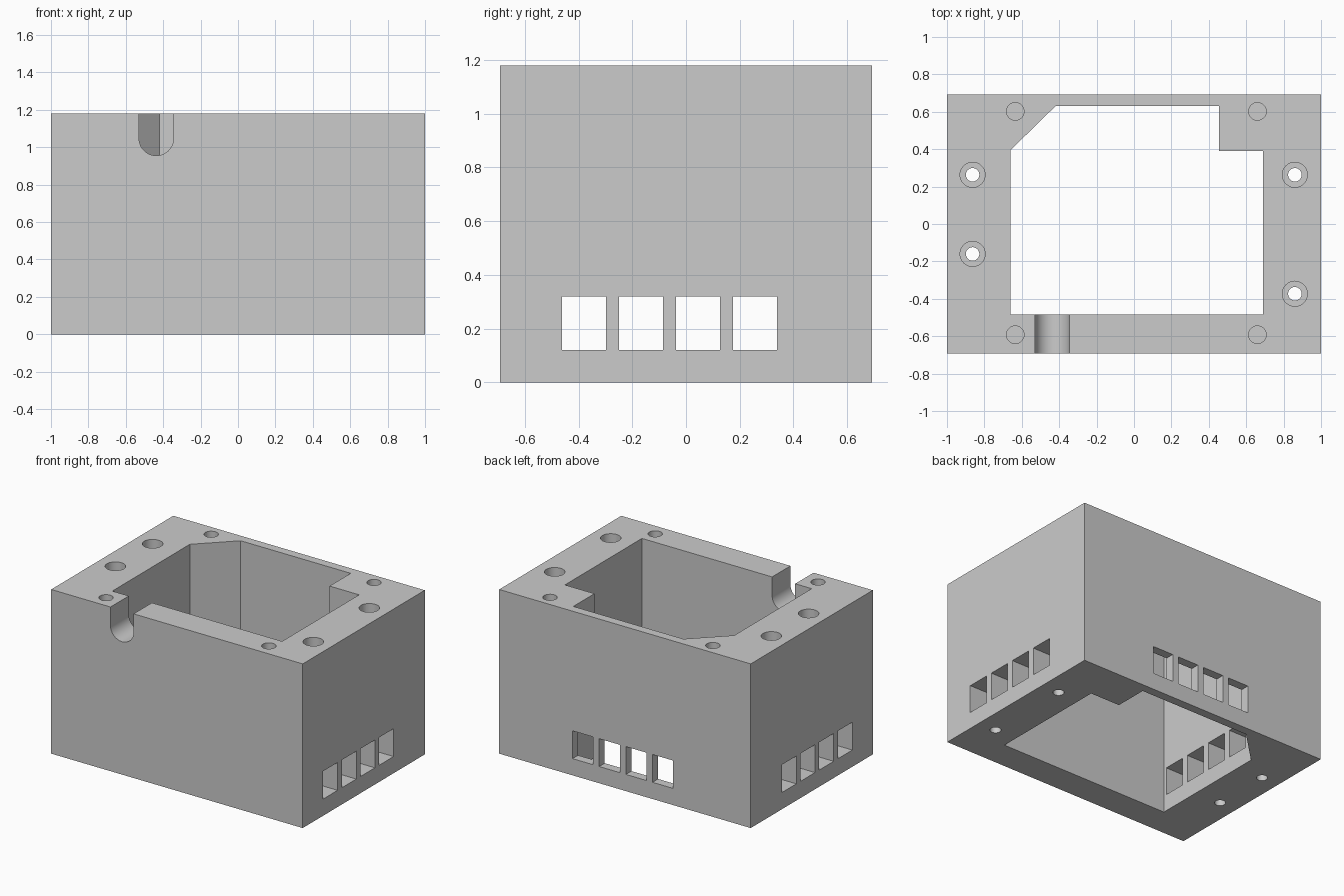
import bpy, bmesh, math
from mathutils import Matrix

if "Cube" in bpy.data.objects:
    bpy.data.objects.remove(bpy.data.objects["Cube"], do_unlink=True)

W, D, H = 2.0, 1.386, 1.18

grey = bpy.data.materials.new("plain grey")
grey.use_nodes = True
colour = (0.6, 0.6, 0.6, 1)
grey.diffuse_color = colour
grey.node_tree.nodes["Principled BSDF"].inputs["Base Color"].default_value = colour


def add_object(name, bm):
    bmesh.ops.recalc_face_normals(bm, faces=bm.faces)
    mesh = bpy.data.meshes.new(name)
    bm.to_mesh(mesh)
    bm.free()
    mesh.materials.append(grey)
    ob = bpy.data.objects.new(name, mesh)
    bpy.context.scene.collection.objects.link(ob)
    return ob


def box(name, x0, x1, y0, y1, z0, z1):
    bm = bmesh.new()
    size = Matrix.Diagonal((x1 - x0, y1 - y0, z1 - z0, 1))
    place = Matrix.Translation(((x0 + x1) / 2, (y0 + y1) / 2, (z0 + z1) / 2))
    bmesh.ops.create_cube(bm, size=1, matrix=place @ size)
    return add_object(name, bm)


def prism(name, points, direction):
    bm = bmesh.new()
    face = bm.faces.new([bm.verts.new(p) for p in points])
    ext = bmesh.ops.extrude_face_region(bm, geom=[face], use_keep_orig=True)
    moved = [v for v in ext["geom"] if isinstance(v, bmesh.types.BMVert)]
    bmesh.ops.translate(bm, verts=moved, vec=direction)
    return add_object(name, bm)


def bore(name, x, y, radius, z0, z1):
    ring = [(x + radius * math.cos(math.tau * i / 40),
             y + radius * math.sin(math.tau * i / 40), z0) for i in range(40)]
    return prism(name, ring, (0, 0, z1 - z0))


def cut(target, cutter):
    mod = target.modifiers.new(cutter.name, 'BOOLEAN')
    mod.operation = 'DIFFERENCE'
    mod.solver = 'EXACT'
    mod.object = cutter
    bpy.context.view_layer.objects.active = target
    bpy.ops.object.modifier_apply(modifier=mod.name)
    bpy.data.objects.remove(cutter, do_unlink=True)


# Outer block
housing = box("housing", -W / 2, W / 2, -D / 2, D / 2, 0, H)

# Open cavity with one chamfered and one stepped corner
outline = [(-0.66, -0.485), (0.69, -0.485), (0.69, 0.39), (0.455, 0.39),
           (0.455, 0.63), (-0.42, 0.63), (-0.66, 0.395)]
cut(housing, prism("cavity", [(x, y, -0.1) for x, y in outline], (0, 0, H + 0.2)))

# Vent windows through both side walls and the back wall
half, low, high = 0.082, 0.12, 0.32
for i in range(4):
    y = -0.379 + 0.212 * i
    cut(housing, box("side_vent", -1.1, 1.1, y - half, y + half, low, high))
    x = 0.335 - 0.212 * i
    cut(housing, box("back_vent", x - half, x + half, 0.5, 0.8, low, high))

# Counterbored mounting holes
for x, y in [(-0.863, 0.263), (-0.863, -0.16), (0.86, 0.263), (0.86, -0.373)]:
    cut(housing, bore("screw_hole", x, y, 0.036, -0.1, H + 0.1))
    cut(housing, bore("counterbore", x, y, 0.067, 0.5, H + 0.1))

# Blind lid holes near the corners
for x in (-0.635, 0.66):
    for y in (-0.592, 0.602):
        cut(housing, bore("lid_hole", x, y, 0.047, H - 0.4, H + 0.1))

# Round-bottomed cable slot in the front wall
cx, r = -0.437, 0.092
cz = 0.955 + r
slot = [(cx + r * math.cos(a), -0.8, cz + r * math.sin(a))
        for a in (math.pi + math.pi * i / 24 for i in range(25))]
slot += [(cx + r, -0.8, H + 0.1), (cx - r, -0.8, H + 0.1)]
cut(housing, prism("cable_slot", slot, (0, 0.4, 0)))

# Smooth bores, crisp edges
bpy.ops.object.select_all(action='DESELECT')
housing.select_set(True)
bpy.context.view_layer.objects.active = housing
bpy.ops.object.shade_smooth_by_angle(angle=math.radians(30))
